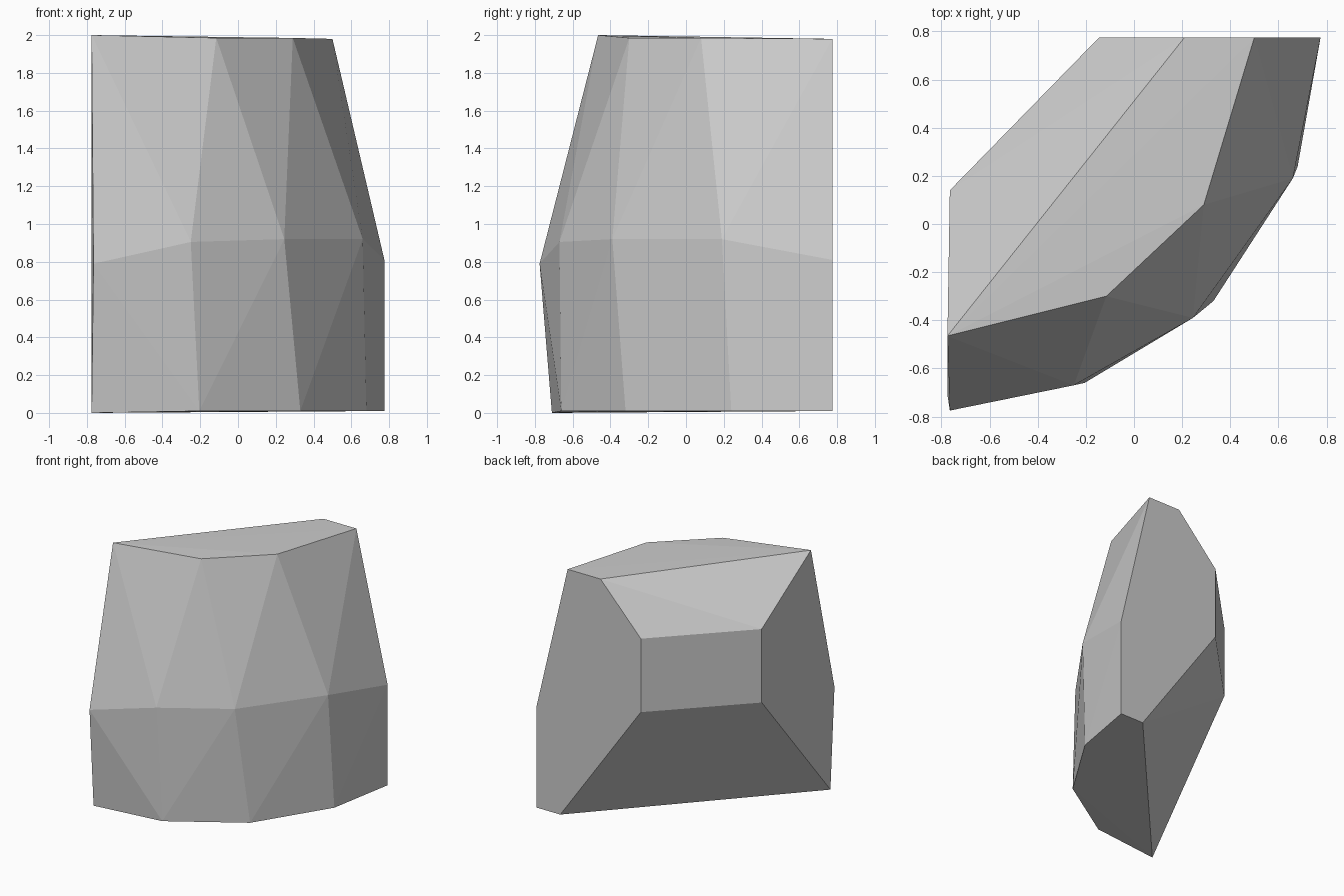
import bpy
import bmesh
from math import radians

cube = bpy.data.objects.get("Cube")
if cube:
    bpy.data.objects.remove(cube, do_unlink=True)

# One plain grey for the whole block
grey = bpy.data.materials.new("stone_grey")
grey.use_nodes = True
colour = (0.6, 0.6, 0.6, 1)
grey.diffuse_color = colour
grey.node_tree.nodes["Principled BSDF"].inputs["Base Color"].default_value = colour

# Rim of the top, ending with the chamfered back edge
top_rim = [(-.775, -.465, 2), (-.115, -.3, 1.985), (.29, .08, 1.985),
           (.5, .775, 1.98), (.21, .775, 1.98)]
# Widest line around the curved front
waist = [(-.765, -.775, .79), (-.25, -.67, .905), (.245, -.39, .92),
         (.66, .19, .92), (.775, .775, .81)]
# Rim of the base
base_rim = [(-.775, -.71, 0), (-.205, -.66, .01), (.33, -.32, .01),
            (.68, .24, .01), (.775, .775, .01), (.565, .775, .01)]
# Upright flat panel on the back
back_panel = [(x, y, z) for x, y in ((-.765, .14), (-.145, .775))
              for z in (1.015, 1.6)]

# Wrap the profiles in flat facets
bm = bmesh.new()
for co in top_rim + waist + base_rim + back_panel:
    bm.verts.new(co)
bmesh.ops.convex_hull(bm, input=bm.verts[:])
bmesh.ops.dissolve_limit(bm, angle_limit=radians(.4),
                         verts=bm.verts[:], edges=bm.edges[:])
bmesh.ops.recalc_face_normals(bm, faces=bm.faces[:])

mesh = bpy.data.meshes.new("faceted_block")
bm.to_mesh(mesh)
bm.free()
mesh.materials.append(grey)
block = bpy.data.objects.new("faceted_block", mesh)
bpy.context.collection.objects.link(block)
